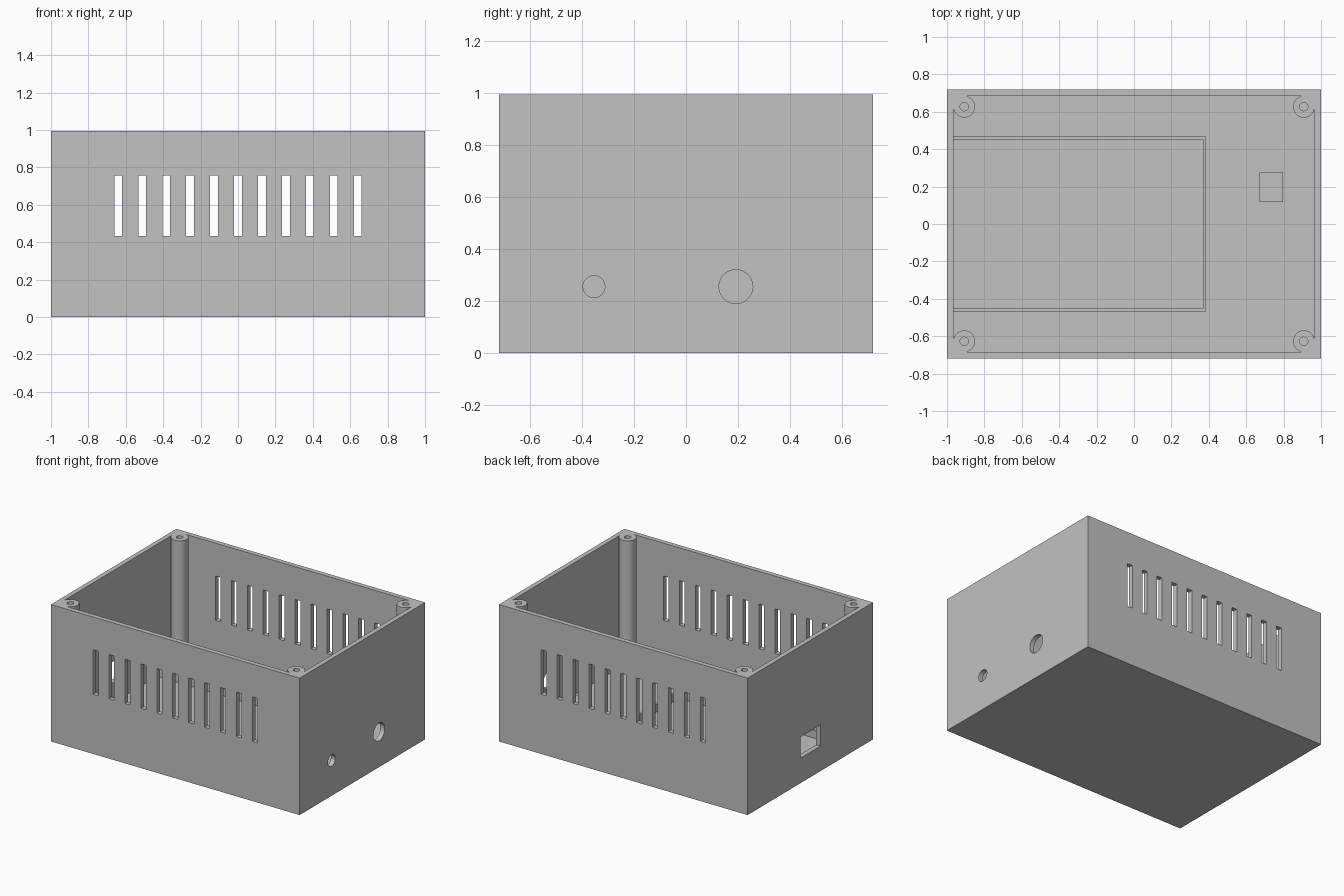
import bpy
import bmesh
from math import cos, sin, pi
from mathutils import Matrix, Vector

cube = bpy.data.objects.get("Cube")
if cube:
    bpy.data.objects.remove(cube, do_unlink=True)

HALF_X, HALF_Y, HEIGHT = 1.0, 0.72, 0.995
FLOOR = 0.035
POST_X, POST_Y, POST_R = 0.908, 0.627, 0.058
INNER_X, INNER_Y = POST_X + POST_R, POST_Y + POST_R

grey = bpy.data.materials.new("light grey plastic")
grey.use_nodes = True
colour = (0.54, 0.54, 0.54, 1)
grey.diffuse_color = colour
grey.node_tree.nodes["Principled BSDF"].inputs["Base Color"].default_value = colour


def add_box(bm, low, high):
    low, high = Vector(low), Vector(high)
    bmesh.ops.create_cube(bm, size=1, matrix=Matrix.Translation((low + high) / 2)
                          @ Matrix.Diagonal((*(high - low), 1)))


def add_cylinder(bm, centre, radius, depth, axis="Z"):
    turn = Matrix.Rotation(pi / 2, 4, "Y") if axis == "X" else Matrix()
    bmesh.ops.create_cone(bm, cap_ends=True, segments=48, radius1=radius, radius2=radius,
                          depth=depth, matrix=Matrix.Translation(centre) @ turn)


def add_prism(bm, outline, bottom, top):
    face = bm.faces.new([bm.verts.new((x, y, bottom)) for x, y in outline])
    new = bmesh.ops.extrude_face_region(bm, geom=[face])["geom"]
    verts = [v for v in new if isinstance(v, bmesh.types.BMVert)]
    bmesh.ops.translate(bm, verts=verts, vec=(0, 0, top - bottom))


def make_object(name, bm):
    bmesh.ops.recalc_face_normals(bm, faces=bm.faces)
    mesh = bpy.data.meshes.new(name)
    bm.to_mesh(mesh)
    bm.free()
    mesh.materials.append(grey)
    obj = bpy.data.objects.new(name, mesh)
    bpy.context.collection.objects.link(obj)
    return obj


def cut(target, cutter):
    cutter.hide_render = True
    mod = target.modifiers.new("cut", "BOOLEAN")
    mod.operation, mod.solver, mod.object = "DIFFERENCE", "EXACT", cutter
    bpy.context.view_layer.update()
    graph = bpy.context.evaluated_depsgraph_get()
    mesh = bpy.data.meshes.new_from_object(target.evaluated_get(graph))
    target.modifiers.clear()
    target.data = mesh
    bpy.data.objects.remove(cutter, do_unlink=True)


# Outer shell
bm = bmesh.new()
add_box(bm, (-HALF_X, -HALF_Y, 0), (HALF_X, HALF_Y, HEIGHT))
shell = make_object("case_shell", bm)

# Cavity whose corners wrap around the four round screw posts
corners = [(1, 1), (-1, 1), (-1, -1), (1, -1)]
outline = []
for k, (sx, sy) in enumerate(corners):
    for i in range(37):
        a = k * pi / 2 - 1.5 * pi * i / 36
        outline.append((sx * POST_X + POST_R * cos(a), sy * POST_Y + POST_R * sin(a)))
bm = bmesh.new()
add_prism(bm, outline, FLOOR, HEIGHT + 0.1)
cut(shell, make_object("cavity_cutter", bm))

# Openings: vent slots front and back, screw holes, cable holes, port
bm = bmesh.new()
for i in range(-5, 6):
    x = i * 0.128
    add_box(bm, (x - 0.021, -0.8, 0.434), (x + 0.021, 0.8, 0.757))
for sx, sy in corners:
    add_cylinder(bm, (sx * POST_X, sy * POST_Y, HEIGHT), 0.022, 0.6)
add_cylinder(bm, (HALF_X, -0.354, 0.256), 0.042, 0.16, "X")
add_cylinder(bm, (HALF_X, 0.192, 0.256), 0.065, 0.16, "X")
add_box(bm, (-1.1, -0.115, 0.182), (-0.92, 0.115, 0.335))
cut(shell, make_object("openings_cutter", bm))

# Low three-sided rim on the floor, open against the wall
bm = bmesh.new()
add_prism(bm, [(-INNER_X, -0.467), (0.386, -0.467), (0.386, 0.467), (-INNER_X, 0.467),
               (-INNER_X, 0.451), (0.37, 0.451), (0.37, -0.451), (-INNER_X, -0.451)],
          FLOOR, 0.09)
make_object("board_rim", bm)

# Support block behind the large cable hole
bm = bmesh.new()
add_box(bm, (0.672, 0.118, FLOOR), (0.797, 0.275, 0.16))
make_object("support_block", bm)

# Smooth the round posts and holes, keep the edges sharp
bpy.ops.object.select_all(action="DESELECT")
shell.select_set(True)
bpy.context.view_layer.objects.active = shell
bpy.ops.object.shade_smooth_by_angle(angle=pi / 6)
